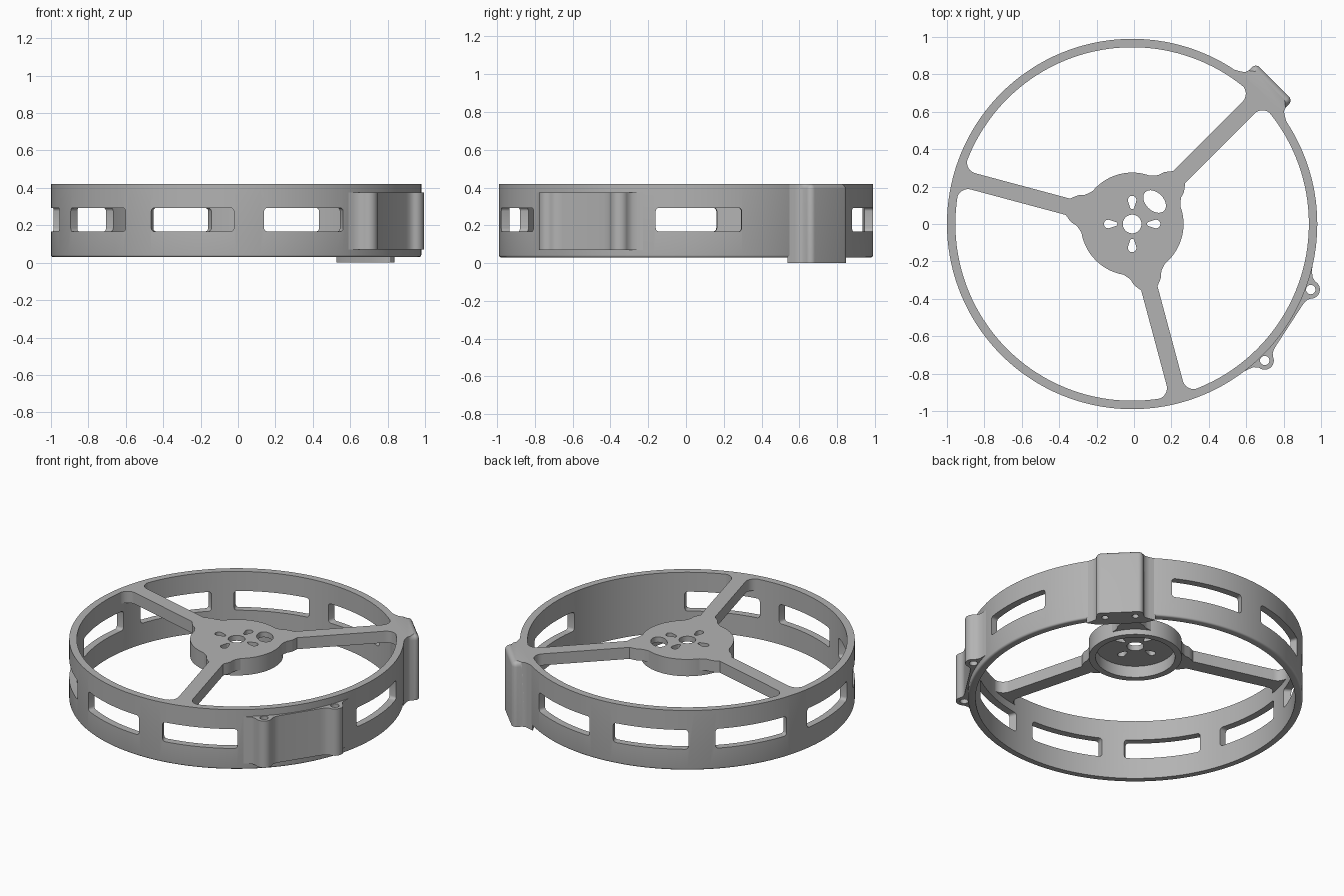
import bpy, bmesh, math
from mathutils import Matrix

cube = bpy.data.objects.get("Cube")
if cube:
    bpy.data.objects.remove(cube)

CX = -0.01          # wheel axis
TOP = 0.42          # upper face of rim, spokes and hub

grey = bpy.data.materials.new("matte grey")
grey.use_nodes = True
grey.diffuse_color = (0.45, 0.45, 0.45, 1)
grey.node_tree.nodes["Principled BSDF"].inputs["Base Color"].default_value = (0.45, 0.45, 0.45, 1)


def circle(r, n=48, x=0, y=0):
    return [(x + r * math.cos(math.tau * i / n), y + r * math.sin(math.tau * i / n)) for i in range(n)]


def arc(x, y, r, a0, a1, n=8):
    angles = [math.radians(a0 + (a1 - a0) * i / n) for i in range(n + 1)]
    return [(x + r * math.cos(a), y + r * math.sin(a)) for a in angles]


def mirrored(half):
    """Close a half outline (y >= 0) across the x axis."""
    return half + [(x, -y) for x, y in reversed(half) if y > 1e-6]


def prism(name, pts, z0, z1, angle=0, bevel=0, bevel_rule=None):
    """Extrude an outline upwards and turn it about the wheel axis."""
    bm = bmesh.new()
    base = bm.faces.new([bm.verts.new((x, y, z0)) for x, y in pts])
    new = bmesh.ops.extrude_face_region(bm, geom=[base])["geom"]
    verts = [v for v in new if isinstance(v, bmesh.types.BMVert)]
    bmesh.ops.translate(bm, verts=verts, vec=(0, 0, z1 - z0))
    bmesh.ops.recalc_face_normals(bm, faces=bm.faces)
    if bevel:
        edges = [e for e in bm.edges if bevel_rule(e)]
        bmesh.ops.bevel(bm, geom=edges, offset=bevel, segments=4, profile=0.5, affect="EDGES")
    bm.transform(Matrix.Translation((CX, 0, 0)) @ Matrix.Rotation(math.radians(angle), 4, "Z"))
    mesh = bpy.data.meshes.new(name)
    bm.to_mesh(mesh)
    bm.free()
    mesh.materials.append(grey)
    obj = bpy.data.objects.new(name, mesh)
    bpy.context.collection.objects.link(obj)
    return obj


def activate(obj):
    bpy.ops.object.select_all(action="DESELECT")
    obj.select_set(True)
    bpy.context.view_layer.objects.active = obj


def cut(obj, cutters):
    activate(obj)
    for c in cutters:
        c.hide_render = True
        mod = obj.modifiers.new("cut", "BOOLEAN")
        mod.operation = "DIFFERENCE"
        mod.solver = "EXACT"
        mod.object = c
        bpy.ops.object.modifier_apply(modifier=mod.name)
        bpy.data.objects.remove(c)


def level(e):
    return abs(e.verts[0].co.z - e.verts[1].co.z) < 1e-4


parts = []

# Rim with rounded windows; the places of the pad and the bracket stay closed
rim = prism("rim", circle(0.99, 144), 0.03, TOP, bevel=0.012,
            bevel_rule=lambda e: level(e) and e.verts[0].co.z < 0.1)
cutters = [prism("rim_bore", circle(0.945, 144), -0.1, 0.6)]
for k in range(10):
    if k not in (1, 9):
        box = [(0.8, -0.228), (1.1, -0.228), (1.1, 0.228), (0.8, 0.228)]
        cutters.append(prism("window", box, 0.167, 0.293, 4 + 36 * k, 0.018,
                             lambda e: level(e) and abs(e.verts[0].co.y - e.verts[1].co.y) < 1e-4))
cut(rim, cutters)
parts.append(rim)

# Hub cup, open below, with shaft hole, four teardrop slots and a cable hole
hub = prism("hub", circle(0.275, 72), 0.31, TOP)
cutters = [prism("hub_pocket", circle(0.235, 72), 0.2, 0.385),
           prism("shaft_hole", circle(0.05), 0.2, 0.6)]
for k in range(4):
    drop = arc(0.128, 0, 0.023, -110, 110, 12) + arc(0.09, 0, 0.011, 110, 250, 8)
    cutters.append(prism("slot", drop, 0.2, 0.6, 90 * k))
oval = [(x * 0.8 + 0.17, y * 1.18) for x, y in circle(0.06, 32)]
cutters.append(prism("cable_hole", oval, 0.2, 0.6, 45))
cut(hub, cutters)
parts.append(hub)

# Three spokes, flared at hub and rim
half_spoke = ([(0.245, 0.12), (0.268, 0.098), (0.285, 0.085), (0.315, 0.076), (0.335, 0.062), (0.355, 0.045)]
              + arc(0.88, 0.105, 0.06, -90, 0) + [(0.955, 0.125)])
for n, a in (("back_left", 45), ("right", 165), ("front", 285)):
    parts.append(prism(n + "_spoke", mirrored(half_spoke), 0.345, TOP, a))

# Mounting pad outside the rim, with two screw holes underneath
half_pad = ([(0.94, 0.14), (0.965, 0.205), (0.985, 0.17), (1.0, 0.148), (1.02, 0.14)]
            + list(reversed(arc(1.045, 0.11, 0.03, 0, 90, 6))))
pad = prism("mounting_pad", mirrored(half_pad), 0.0, TOP, 45, 0.03,
            lambda e: level(e) and e.verts[0].co.z > 0.4 and min(v.co.x for v in e.verts) > 1.01)
cut(pad, [prism("screw_hole", circle(0.02, 24, 1.02, s * 0.09), -0.1, 0.08, 45) for s in (-1, 1)])
parts.append(pad)

# Bracket with two tubes, blended into the rim
half_bracket = ([(0.96, 0), (0.915, 0.335), (0.925, 0.345), (0.945, 0.312), (0.962, 0.288)]
                + arc(0.992, 0.226, 0.049, 95, -60, 12) + [(1.008, 0.172), (1.002, 0.155), (1.0, 0.13)])
bracket = prism("tube_bracket", mirrored(half_bracket), 0.07, 0.375, -33)
cut(bracket, [prism("tube_hole", circle(0.025, 32, 0.992, s * 0.226), 0, 0.6, -33) for s in (-1, 1)])
parts.append(bracket)

for obj in parts:
    activate(obj)
    bpy.ops.object.shade_smooth_by_angle(angle=math.radians(35))
